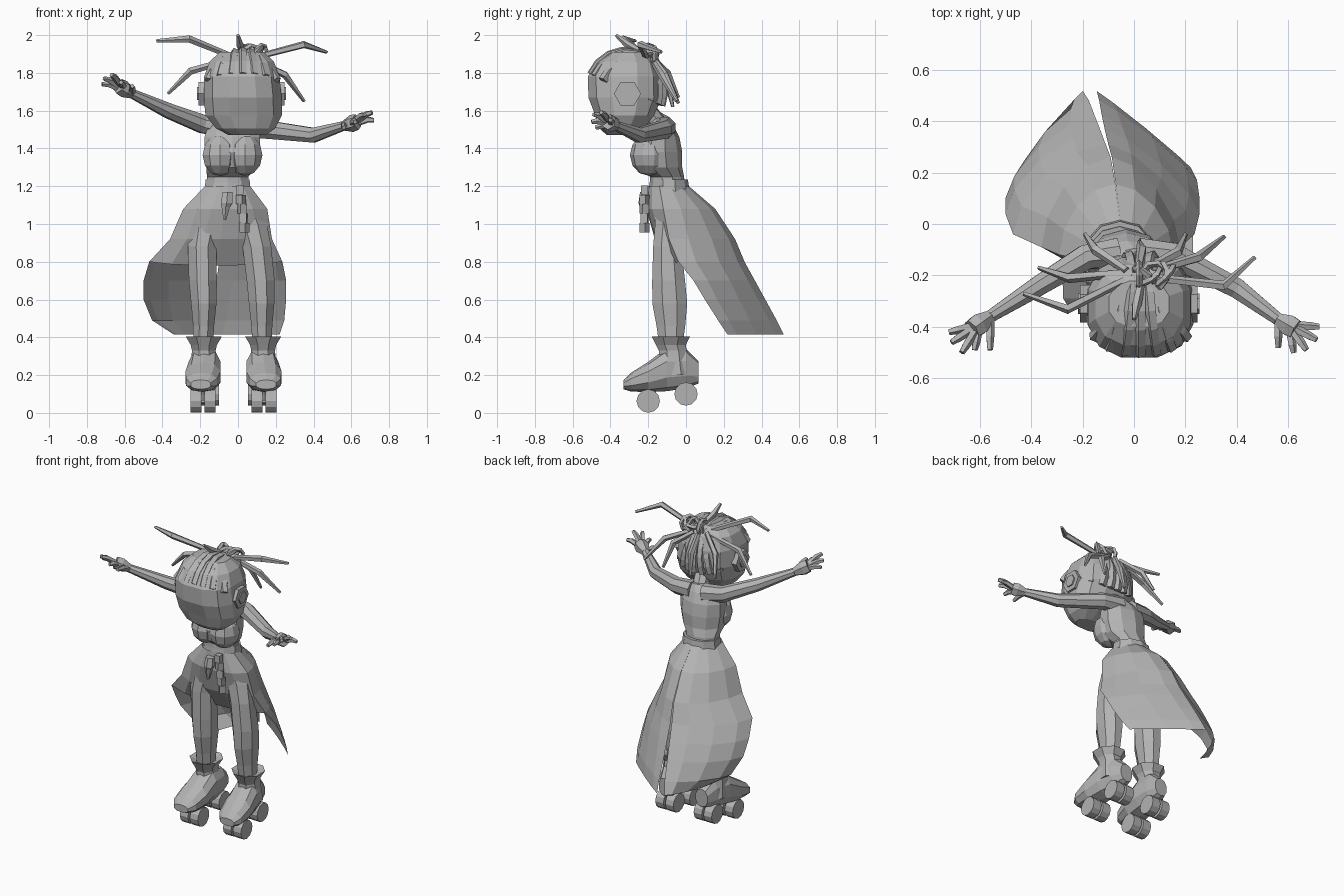
import bpy
import bmesh
from math import sin, cos, pi, radians, sqrt, copysign
from mathutils import Vector

default_cube = bpy.data.objects.get("Cube")
if default_cube:
    bpy.data.objects.remove(default_cube, do_unlink=True)

# One plain grey for the whole figure
grey = bpy.data.materials.new("plain grey")
grey.use_nodes = True
grey.diffuse_color = (0.45, 0.45, 0.45, 1)
shader = next(node for node in grey.node_tree.nodes if node.type == 'BSDF_PRINCIPLED')
shader.inputs["Base Color"].default_value = grey.diffuse_color


def skin(name, rings, closed=True):
    """Bridge successive rings of points; closed rings also get end caps."""
    bm = bmesh.new()
    loops = [[bm.verts.new(point) for point in ring] for ring in rings]
    count = len(loops[0])
    for low, high in zip(loops, loops[1:]):
        for i in range(count if closed else count - 1):
            j = (i + 1) % count
            bm.faces.new((low[i], low[j], high[j], high[i]))
    if closed:
        bm.faces.new(loops[0])
        bm.faces.new(loops[-1])
    bmesh.ops.recalc_face_normals(bm, faces=bm.faces)
    mesh = bpy.data.meshes.new(name)
    bm.to_mesh(mesh)
    bm.free()
    mesh.materials.append(grey)
    obj = bpy.data.objects.new(name, mesh)
    bpy.context.collection.objects.link(obj)
    return obj


def loft(name, sections, sides=10, along_y=False, power=1):
    """Stack ovals (x, y, z, half width, half depth); power under 1 squares them."""
    rings = []
    for x, y, z, rx, rd in sections:
        ring = []
        for i in range(sides):
            c, s = (f(2 * pi * (i + 0.5) / sides) for f in (cos, sin))
            du = rx * copysign(abs(c) ** power, c)
            dv = rd * copysign(abs(s) ** power, s)
            ring.append((x + du, y, z + dv) if along_y else (x + du, y + dv, z))
        rings.append(ring)
    return skin(name, rings)


def tube(name, points, radii, sides=6):
    """Round tube through points with a radius at each."""
    points = [Vector(p) for p in points]
    whole = (points[-1] - points[0]).normalized()
    reference = Vector((0, 1, 0)) if abs(whole.z) > 0.75 else Vector((0, 0, 1))
    rings = []
    for k, (point, radius) in enumerate(zip(points, radii)):
        ahead = points[min(k + 1, len(points) - 1)]
        behind = points[max(k - 1, 0)]
        tangent = (ahead - behind).normalized()
        u = tangent.cross(reference).normalized()
        v = tangent.cross(u)
        angles = [2 * pi * (i + 0.5) / sides for i in range(sides)]
        rings.append([point + radius * (u * cos(a) + v * sin(a)) for a in angles])
    return skin(name, rings)


def primitive(name, add, **settings):
    add(**settings)
    obj = bpy.context.object
    obj.name = name
    obj.data.materials.append(grey)
    return obj


# Head, neck and ears
loft("head", [(.05, -.36, 1.47, .1, .06), (.04, -.34, 1.505, .16, .12),
              (.03, -.325, 1.575, .208, .16), (.025, -.322, 1.67, .212, .2),
              (.02, -.325, 1.78, .205, .2), (.02, -.315, 1.86, .175, .16),
              (.02, -.31, 1.91, .12, .09)], sides=12, power=.8)
tube("neck", [(-.01, -.13, 1.5), (.02, -.22, 1.62)], [.055, .05], sides=8)
for side, ear_x in (("right", -.19), ("left", .227)):
    for part, radius, depth in (("ear", .072, .04), ("ear_plug", .04, .055)):
        primitive(side + "_" + part, bpy.ops.mesh.primitive_cylinder_add,
                  vertices=6, radius=radius, depth=depth,
                  location=(ear_x, -.31, 1.69), rotation=(0, pi / 2, 0))

# Braids lying over the skull, gathered at the crown
for section, angles in (("top", range(25, 126, 20)), ("back", range(200, 124, -15))):
    for i in range(7):
        across = 0.85 * (i - 3) / 3
        reach = sqrt(1 - across ** 2) ** 0.65
        path = []
        for degrees in angles:
            phi = radians(degrees)
            spread = 0.45 + 0.55 * abs(degrees - 125) / 100
            path.append((.025 + .21 * across * spread,
                         -.32 - .2 * reach * cos(phi),
                         1.7 + .215 * reach * sin(phi)))
        tube(f"{section}_braid_{i}", path, [.025] * len(path), sides=5)

# Loose braids springing from the crown
loose_braids = {
    "right_high": [(-.04, -.22, 1.89), (-.26, -.33, 1.98), (-.43, -.27, 1.97)],
    "right_low": [(-.04, -.19, 1.87), (-.25, -.21, 1.81), (-.37, -.17, 1.69)],
    "left_high": [(.08, -.21, 1.88), (.35, -.24, 1.95), (.47, -.13, 1.91)],
    "left_low": [(.08, -.18, 1.87), (.25, -.13, 1.79), (.35, -.05, 1.65)],
    "right_back": [(-.03, -.18, 1.88), (-.15, -.1, 1.8), (-.19, -.04, 1.67)],
    "left_back": [(.06, -.17, 1.87), (.17, -.11, 1.79), (.2, -.04, 1.64)],
    "nape": [(.02, -.16, 1.87), (.03, -.1, 1.76), (.02, -.07, 1.62)],
    "crown_spike": [(.03, -.22, 1.9), (.01, -.31, 1.95), (0, -.37, 2)],
}
for label, path in loose_braids.items():
    tube(label + "_braid", path, [.016, .02, .009], sides=5)

# Knotted bun made of crossing loops
for i in range(6):
    primitive(f"bun_loop_{i}", bpy.ops.mesh.primitive_torus_add,
              major_segments=8, minor_segments=4, major_radius=.048, minor_radius=.013,
              location=(.02 + .02 * i, -.2, 1.9), rotation=(i, pi / 2 + i / 2, i * 2))

# Torso, bust and belt
loft("torso", [(-.055, -.1, 1.18, .115, .095), (-.055, -.1, 1.25, .115, .09),
               (-.035, -.14, 1.3, .14, .12), (-.03, -.15, 1.38, .155, .13),
               (-.03, -.145, 1.46, .155, .11), (-.025, -.135, 1.52, .14, .07),
               (0, -.14, 1.56, .06, .045)])
for side, x in (("right", -.095), ("left", .037)):
    bust = primitive(side + "_bust", bpy.ops.mesh.primitive_uv_sphere_add,
                     segments=10, ring_count=6, radius=.1, location=(x, -.197, 1.365))
    bust.scale = (.97, 1, 1.1)
loft("belt", [(-.055, -.09, 1.17, .13, .11), (-.055, -.09, 1.235, .122, .1)])

# Arms and hands: arm path, knuckle centre and five finger tips, thumb last
arms = {
    "right": ([(-.06, -.11, 1.51), (-.19, -.13, 1.53), (-.37, -.24, 1.6), (-.56, -.36, 1.69)],
              (-.63, -.41, 1.73),
              [(-.72, -.42, 1.74), (-.71, -.46, 1.77), (-.67, -.5, 1.79),
               (-.62, -.49, 1.75), (-.56, -.49, 1.73)]),
    "left": ([(.02, -.11, 1.51), (.15, -.12, 1.5), (.4, -.25, 1.47), (.56, -.37, 1.52)],
             (.63, -.41, 1.54),
             [(.72, -.4, 1.55), (.71, -.45, 1.59), (.67, -.49, 1.58),
              (.62, -.5, 1.54), (.56, -.48, 1.51)]),
}
for side, (path, knuckles, tips) in arms.items():
    tube(side + "_arm", path, [.06, .052, .042, .026], sides=8)
    wrist, knuckles = Vector(path[-1]), Vector(knuckles)
    palm = wrist.lerp(knuckles, 0.6)
    tube(side + "_palm", [wrist, palm, knuckles], [.027, .046, .042])
    for i, tip in enumerate(tips):
        tip = Vector(tip)
        base = wrist if i == 4 else palm.lerp(tip, 0.3)
        bend = base.lerp(tip, 0.6) + Vector((0, 0, .008))
        tube(f"{side}_finger_{i}", [base, bend, tip], [.018, .017, .012], sides=5)

# Legs: centre x, spread, y, z, half width, half depth
leg_sections = [(-.028, .157, -.08, .34, .055, .065), (-.028, .154, -.08, .46, .06, .082),
                (-.028, .153, -.086, .58, .073, .1), (-.033, .153, -.092, .7, .08, .094),
                (-.045, .145, -.1, .88, .082, .08), (-.05, .12, -.09, 1, .09, .08),
                (-.055, .07, -.09, 1.15, .08, .08)]
boot_sections = [(-.33, .15, .055, .025), (-.29, .163, .085, .05), (-.2, .19, .097, .08),
                 (-.1, .23, .088, .115), (0, .235, .07, .105), (.065, .215, .045, .06)]
for side, sign in (("right", -1), ("left", 1)):
    loft(side + "_leg", [(cx + sign * gap, y, z, rx, ry)
                         for cx, gap, y, z, rx, ry in leg_sections], sides=8)

    # Skate boot, toes turned slightly out, with flared cuff
    foot = -.024 + sign * .157
    turn = -sign * 0.09
    loft(side + "_boot", [(foot + turn * (y + .15), y, z, rx, rz)
                          for y, z, rx, rz in boot_sections], along_y=True, power=.85)
    loft(side + "_ankle", [(foot, -.06, .2, .08, .09), (foot, -.07, .33, .068, .08),
                           (foot, -.08, .36, .075, .085), (foot, -.08, .405, .104, .11),
                           (foot, -.08, .385, .05, .06)], sides=8)

    # Four wheels on two axles
    for place, y, z in (("front", -.2, .063), ("rear", 0, .1)):
        mid = foot + turn * (y + .15)
        tube(f"{side}_{place}_truck", [(mid, y, z), (mid, y + .01, z + .09)], [.03, .04])
        tube(f"{side}_{place}_axle", [(mid - .05, y, z), (mid + .05, y, z)], [.015, .015])
        for end in (-1, 1):
            primitive(f"{side}_{place}_wheel", bpy.ops.mesh.primitive_cylinder_add,
                      vertices=12, radius=.062, depth=.06,
                      location=(mid + end * .037, y, z), rotation=(0, pi / 2, 0))

# Long skirt in two panels split down the back
# rows: z, right edge x, left edge x, front y, back y
skirt_rows = [(1.2, -.175, .065, -.14, .015), (1.08, -.29, .155, -.12, .155),
              (.92, -.36, .18, -.09, .26), (.8, -.47, .235, -.04, .31),
              (.7, -.5, .255, .04, .365), (.6, -.5, .255, .1, .42),
              (.49, -.455, .245, .17, .48), (.415, -.34, .22, .22, .517)]
for side, sign, taper in (("right", -1, 0.5), ("left", 1, 0.9)):
    rings = []
    for k, (z, right_x, left_x, front, back) in enumerate(skirt_rows):
        t = k / (len(skirt_rows) - 1)
        middle = -.055 - .117 * t + sign * .027 * t * t
        half = (left_x if sign > 0 else right_x) - middle
        power = 1 + taper * t
        ring = []
        for i in range(5):
            a = pi / 2 * i / 4
            ring.append((middle + half * max(cos(a), 0) ** power,
                         front + (back - front) * sin(a) ** power, z))
        rings.append(ring)
    skin(side + "_skirt_panel", rings, closed=False)

# Short skirt front joining the panels, with the legs stepping through it
rings = []
for (z, right_x, left_x, front, back), bulge in zip(skirt_rows, (.06, .09, .075, .04)):
    ring = []
    for i in range(7):
        t = i / 6
        bow = sin(pi * t) ** 0.6 if 0 < i < 6 else 0
        ring.append((right_x + (left_x - right_x) * t, front - bulge * bow,
                     z - .02 * bow * (z < .9)))
    rings.append(ring)
skin("skirt_front", rings, closed=False)

# Pouch and chain hanging from the belt
loft("belt_pouch", [(-.07, -.22, 1.02, .008, .01), (-.065, -.22, 1.09, .025, .025),
                    (-.06, -.22, 1.11, .036, .032), (-.055, -.215, 1.17, .03, .028)], sides=6)
for i in range(5):
    link = primitive(f"chain_link_{i}", bpy.ops.mesh.primitive_cube_add, size=.045,
                     location=(.01 + .006 * i, -.22, 1.18 - .05 * i), rotation=(0, 0, i))
    link.scale = (.85, .85, 1.1)
